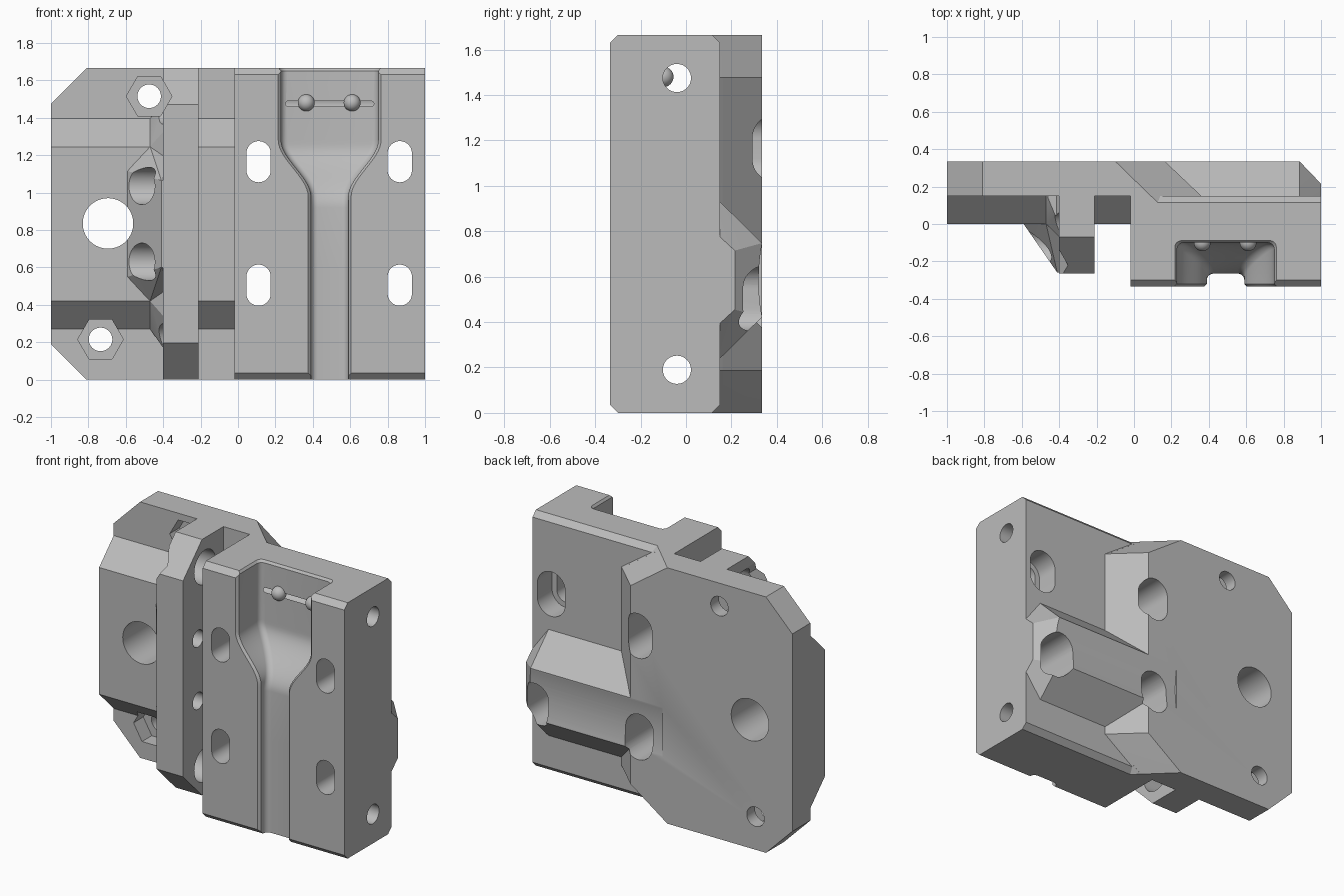
import bpy, bmesh, math

cube = bpy.data.objects.get("Cube")
if cube:
    bpy.data.objects.remove(cube, do_unlink=True)

H = 1.665          # full height
BACK = 0.335       # rear face
LAND = 0.15        # front face of the thin plate

grey = bpy.data.materials.new("machined_grey")
grey.use_nodes = True
grey.diffuse_color = (0.5, 0.5, 0.5, 1)
grey.node_tree.nodes["Principled BSDF"].inputs["Base Color"].default_value = (0.5, 0.5, 0.5, 1)


def finish(bm, name):
    bmesh.ops.recalc_face_normals(bm, faces=bm.faces)
    me = bpy.data.meshes.new(name)
    bm.to_mesh(me)
    bm.free()
    ob = bpy.data.objects.new(name, me)
    bpy.context.scene.collection.objects.link(ob)
    me.materials.append(grey)
    return ob


def hull(name, pts):
    bm = bmesh.new()
    for p in pts:
        bm.verts.new(p)
    out = bmesh.ops.convex_hull(bm, input=bm.verts)
    junk = set(out["geom_interior"]) | set(out["geom_unused"])
    bmesh.ops.delete(bm, geom=[v for v in junk if isinstance(v, bmesh.types.BMVert)], context="VERTS")
    bmesh.ops.dissolve_limit(bm, angle_limit=0.002, verts=bm.verts, edges=bm.edges)
    return finish(bm, name)


def along_x(yz, lo, hi):
    return [(x, y, z) for x in (lo, hi) for y, z in yz]


def along_y(xz, lo, hi):
    return [(x, y, z) for y in (lo, hi) for x, z in xz]


def disc(a, b, r, n=48):
    return [(a + r * math.cos(2 * math.pi * i / n), b + r * math.sin(2 * math.pi * i / n)) for i in range(n)]


def mirrored(points):
    """Add the copy mirrored about mid height; points end in z."""
    return points + [(*p[:-1], H - p[-1]) for p in points]


def combine(target, tool, mode):
    mod = target.modifiers.new(mode, "BOOLEAN")
    mod.operation, mod.solver, mod.object = mode, "EXACT", tool
    bpy.context.view_layer.objects.active = target
    bpy.ops.object.modifier_apply(modifier=mod.name)
    bpy.data.objects.remove(tool, do_unlink=True)


# Main block with bevelled long edges
body = hull("body", along_x(mirrored([(-0.335, 0.035), (-0.3, 0), (0.115, 0), (LAND, 0.035)]), -0.02, 1))

parts = []
# Rear plate with clipped corners and a sloping inner side
front = mirrored([(-1, 0.19), (-0.81, 0), (0.09, 0), (0.36, 0.187)])
rear = mirrored([(-1, 0.19), (-0.81, 0), (-0.1, 0), (0.165, 0.187)])
parts.append(hull("rear_plate", along_y(front, LAND, LAND) + along_y(rear, BACK, BACK)))
root = mirrored([(-0.02, 0), (0.127, 0), (0.395, 0.187)])
tip = mirrored([(-0.02, 0), (0.08, 0), (0.35, 0.187)])
parts.append(hull("plate_root", along_y(root, 0.115, 0.115) + along_y(tip, 0.16, 0.16)))

# Raised pad, upright rib, its fillet and slanted brace
parts.append(hull("raised_pad", along_x(mirrored([(0.2, 0.27), (LAND, 0.27), (0, 0.42)]), -1, 0.02)))
parts.append(hull("rib", along_x(mirrored([(0.2, 0), (-0.07, 0), (-0.265, 0.195)]), -0.4, -0.21)))
parts.append(hull("rib_fillet", mirrored([
    (-0.47, 0.17, 0.27), (-0.47, 0.15, 0.27), (-0.47, 0, 0.42), (-0.38, 0.17, 0.17),
    (-0.4, 0.08, 0.17), (-0.4, -0.07, 0.34), (-0.38, -0.07, 0.34)])))
parts.append(hull("brace", mirrored([
    (-0.59, 0, 0.55), (-0.59, 0.03, 0.52), (-0.47, 0.03, 0.42), (-0.47, 0, 0.42),
    (-0.41, -0.26, 0.6), (-0.38, -0.26, 0.6), (-0.38, 0.03, 0.4)])))

# Tapered lug on the back
mid = 0.585
profile = [(0.345, 0.1), (0.345, LAND), (0.163, BACK)]
end = [(0.19, 0.1), (0.19, LAND), (0.13, 0.215)]
lug = [(x, y, mid + s * w) for x in (0.1, 0.885) for w, y in profile for s in (-1, 1)]
lug += [(1, y, mid + s * w) for w, y in end for s in (-1, 1)]
parts.append(hull("rear_lug", lug))

for part in parts:
    combine(body, part, "UNION")


def channel():
    """Front channel: wide pocket on top, ramping to a narrow shallow groove."""
    bm = bmesh.new()
    rings = []
    levels = [-0.1, 0.6] + [0.92 + 0.36 * i / 18 for i in range(19)] + [1.65, 1.67, 1.75]

    def ease(z, lo, hi):
        t = min(1, max(0, (z - lo) / (hi - lo)))
        return t * t * (3 - 2 * t)

    for z in levels:
        flare = 0.015 if z > 1.66 else 0
        w = 0.1 + 0.16 * ease(z, 0.98, 1.28) + flare
        f = -0.265 + 0.165 * ease(z, 0.92, 1.25) + flare
        half = [(w + 0.015, -0.45), (w + 0.015, -0.335), (w, -0.32)]
        for i in range(6):
            a = math.pi / 2 * i / 5
            half.append((w - 0.035 + 0.035 * math.cos(a), f - 0.035 + 0.035 * math.sin(a)))
        ring = [(0.49 + u, y) for u, y in half] + [(0.49 - u, y) for u, y in reversed(half)]
        rings.append([bm.verts.new((x, y, z)) for x, y in ring])
    for a, b in zip(rings, rings[1:]):
        for i in range(len(a)):
            j = (i + 1) % len(a)
            bm.faces.new((a[i], a[j], b[j], b[i]))
    bm.faces.new(rings[0])
    bm.faces.new(rings[-1])
    return finish(bm, "channel_cutter")


cutters = [channel()]

# Mounting slots with wider recesses behind
for x in (0.11, 0.865):
    for z in (0.505, 1.165):
        for r, lo, hi in ((0.065, -1, 1), (0.1, 0.0, 1)):
            cutters.append(hull("slot_cutter", along_y(disc(x, z - 0.045, r) + disc(x, z + 0.045, r), lo, hi)))

# Cross holes through block and rib
for z in (0.19, H - 0.19):
    cutters.append(hull("cross_hole_cutter", along_x(disc(-0.04, z, 0.062), -0.1, 2)))
    cutters.append(hull("rib_hole_cutter", along_x(disc(-0.04, z, 0.11), -0.49, -0.1)))
for z in (0.63, H - 0.63):
    cutters.append(hull("brace_hole_cutter", along_x(disc(-0.11, z, 0.055), -0.5, -0.1)))
    cutters.append(hull("brace_recess_cutter", along_x(disc(-0.11, z, 0.1), -0.75, -0.415)))

# Plate holes and hexagonal nut pockets
cutters.append(hull("plate_hole_cutter", along_y(disc(-0.695, 0.835, 0.135, 64), -1, 1)))
for x, z in ((-0.475, 1.515), (-0.735, 0.215)):
    cutters.append(hull("bolt_cutter", along_y(disc(x, z, 0.063), -1, 1)))
    cutters.append(hull("nut_cutter", along_y(disc(x, z, 0.122, 6), -1, 0.25)))

# Shallow rounded groove along the lug
cutters.append(hull("groove_cutter", along_x(disc(1.2, mid, 0.88, 256), -0.065, 1.1)))

for cutter in cutters:
    cutter.hide_render = True
    combine(body, cutter, "DIFFERENCE")

# Two locating domes in the pocket
domes = []
for side, x in (("right", 0.365), ("left", 0.61)):
    bm = bmesh.new()
    bmesh.ops.create_uvsphere(bm, u_segments=32, v_segments=16, radius=0.045)
    bmesh.ops.translate(bm, verts=bm.verts, vec=(x, -0.1, 1.48))
    domes.append(finish(bm, "locating_dome_" + side))

bpy.ops.object.select_all(action="DESELECT")
for ob in [body] + domes:
    ob.select_set(True)
bpy.context.view_layer.objects.active = body
bpy.ops.object.shade_smooth_by_angle(angle=math.radians(25))
